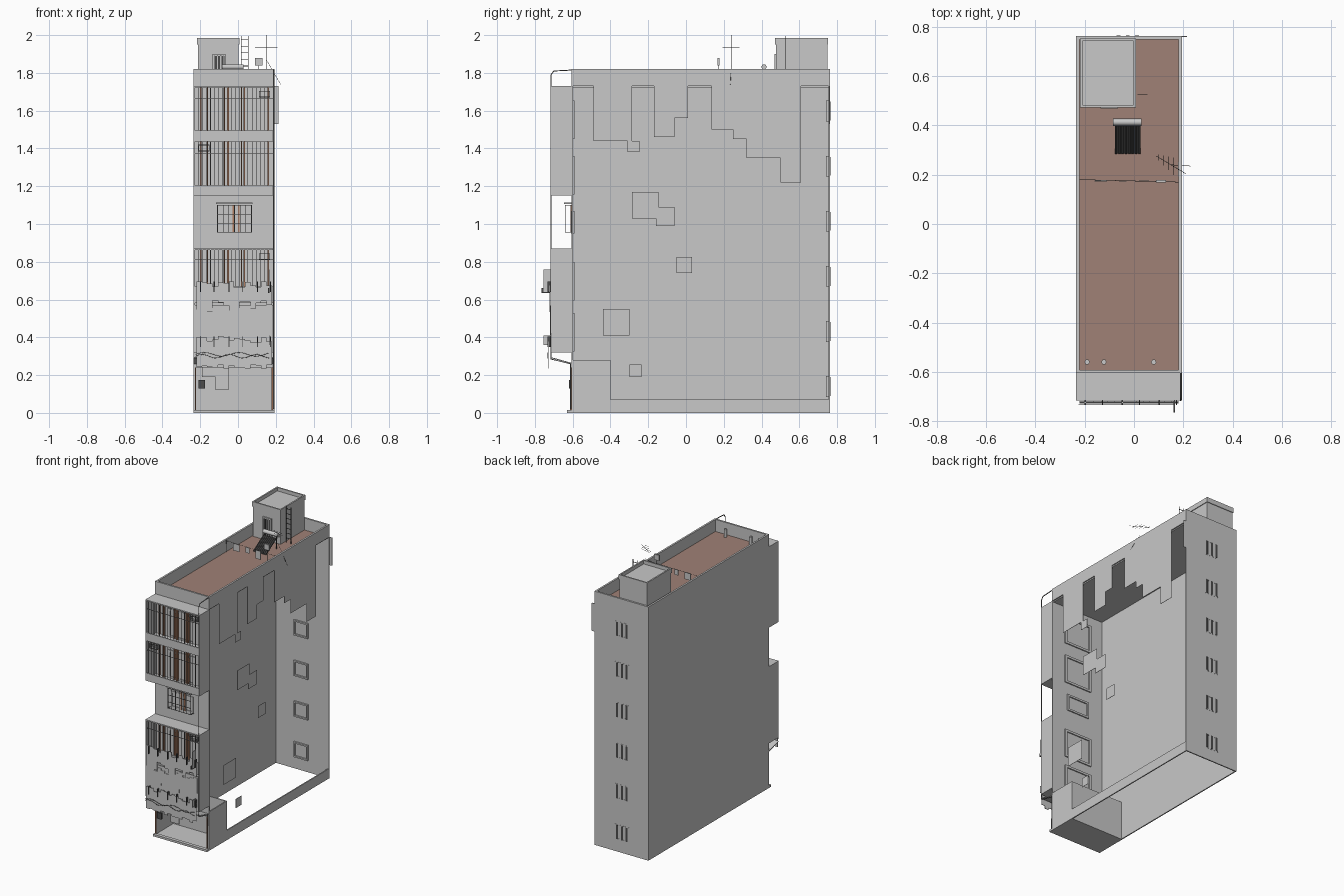
import bpy, bmesh, math, random
from mathutils import Vector, Matrix

cube = bpy.data.objects.get("Cube")
if cube:
    bpy.data.objects.remove(cube)
random.seed(4)


def material(name, rgb):
    m = bpy.data.materials.new(name)
    m.use_nodes = True
    m.diffuse_color = (*rgb, 1)
    m.node_tree.nodes["Principled BSDF"].inputs["Base Color"].default_value = (*rgb, 1)
    return m


GREY = material("wall grey", (0.58, 0.58, 0.58))
BROWN = material("roof brown", (0.35, 0.22, 0.18))
RUST = material("rust frame", (0.45, 0.21, 0.12))
IRON = material("iron grey", (0.2, 0.2, 0.2))
DARK = material("dark metal", (0.07, 0.07, 0.07))


def finish(name, bm, mat):
    bmesh.ops.recalc_face_normals(bm, faces=bm.faces)
    me = bpy.data.meshes.new(name)
    bm.to_mesh(me)
    bm.free()
    me.materials.append(mat)
    ob = bpy.data.objects.new(name, me)
    bpy.context.collection.objects.link(ob)


def boxes(name, mat, *bounds):
    """One object from boxes given as (x0, x1, y0, y1, z0, z1)."""
    bm = bmesh.new()
    for x0, x1, y0, y1, z0, z1 in bounds:
        mid = Vector((x0 + x1, y0 + y1, z0 + z1)) / 2
        size = Matrix.Diagonal((x1 - x0, y1 - y0, z1 - z0, 1))
        bmesh.ops.create_cube(bm, size=1, matrix=Matrix.Translation(mid) @ size)
    finish(name, bm, mat)


def plate(name, mat, points, depth):
    """Thin prism from an outline of 3D points."""
    bm = bmesh.new()
    face = bm.faces.new([bm.verts.new(p) for p in points])
    out = bmesh.ops.extrude_face_region(bm, geom=[face])
    moved = [v for v in out["geom"] if isinstance(v, bmesh.types.BMVert)]
    bmesh.ops.translate(bm, verts=moved, vec=depth)
    finish(name, bm, mat)


def rods(name, mat, radius, *paths):
    """Round rods along polylines."""
    cu = bpy.data.curves.new(name, "CURVE")
    cu.dimensions = "3D"
    cu.bevel_depth = radius
    cu.bevel_resolution = 1
    cu.use_fill_caps = True
    for path in paths:
        sp = cu.splines.new("POLY")
        sp.points.add(len(path) - 1)
        for p, co in zip(sp.points, path):
            p.co = (*co, 1)
    cu.materials.append(mat)
    bpy.context.collection.objects.link(bpy.data.objects.new(name, cu))


def ring(x0, x1, y0, y1, z0, z1, t):
    """Four boxes around a rectangle in plan."""
    return [(x0, x0 + t, y0, y1, z0, z1), (x1 - t, x1, y0, y1, z0, z1),
            (x0, x1, y0, y0 + t, z0, z1), (x0, x1, y1 - t, y1, z0, z1)]


def frame(x0, x1, y0, y1, z0, z1, t):
    """Four boxes around an opening in elevation."""
    return [(x0, x0 + t, y0, y1, z0, z1), (x1 - t, x1, y0, y1, z0, z1),
            (x0, x1, y0, y1, z0, z0 + t), (x0, x1, y0, y1, z1 - t, z1)]


L, R = -0.235, 0.194         # side planes
F, B, OUT = -0.605, 0.762, -0.715   # front wall, back wall, balcony front
T = 0.008
ROOF, TOP = 1.73, 1.82

# Shell: one side is open apart from its plinth and loose plaster
boxes("side_wall", GREY, (L, L + T, F, B, 0, ROOF))
boxes("back_wall", GREY, (L, R, B - T, B, 0, ROOF))
boxes("front_wall", GREY, (L, R, F, F + T, 0.24, ROOF))
boxes("plinth", GREY, (R - T, R, F, B, 0, 0.07))
boxes("roof_slab", GREY, (L + T, R - T, F + T, B - T, ROOF - T, ROOF))
boxes("roof_deck", BROWN, (L + T, R - T, F + T, B - T, ROOF, ROOF + 0.004))
boxes("parapet", GREY, *ring(L, R, F, B, ROOF, TOP, 0.013))
boxes("loose_back_panel", GREY, (R, 0.215, B - 0.004, B, 1.53, ROOF))

# Plaster patches on the open side, outlined in y and z
patches = [
    [(-.49, 1.73), (-.49, 1.44), (-.31, 1.44), (-.31, 1.38), (-.245, 1.38),
     (-.245, 1.44), (-.285, 1.44), (-.285, 1.73)],
    [(-.17, 1.73), (-.17, 1.46), (-.06, 1.46), (-.06, 1.56), (.01, 1.56), (.01, 1.73)],
    [(.135, 1.73), (.135, 1.5), (.25, 1.5), (.25, 1.45), (.32, 1.45), (.32, 1.35),
     (.5, 1.35), (.5, 1.22), (.61, 1.22), (.61, 1.73)],
    [(-.285, 1.17), (-.285, 1.03), (-.16, 1.03), (-.16, .99), (-.06, .99),
     (-.06, 1.09), (-.145, 1.09), (-.145, 1.17)]]
for i, outline in enumerate(patches):
    plate(f"plaster_patch_{i}", GREY, [(R - 0.002, y, z) for y, z in outline], (0.002, 0, 0))
for i, (y, z, w, h) in enumerate([(-.05, .74, .082, .085), (-.44, .41, .14, .14), (-.3, .19, .065, .065)]):
    boxes(f"plaster_square_{i}", GREY, (R - 0.002, R, y, y + w, z, z + h))

# Entrance recess
boxes("entrance_recess", GREY, (L, R, F, -0.4, 0, T), (R - T, R, F, -0.4, 0, 0.28),
      (L, R, -0.4 - T, -0.4, 0, 0.28))
boxes("entrance_step", GREY, (L, R, -0.63, F, 0, 0.015))
boxes("entrance_frame", RUST, *[(x, x + 0.006, F - 0.008, F, 0.015, 0.24) for x in (-0.228, 0.178)])
boxes("meter_box", DARK, (-0.21, -0.175, F - 0.015, F, 0.13, 0.175))
plate("entrance_sheet", GREY, [(x, F + 0.01, z) for x, z in
      [(-.19, .24), (-.19, .19), (-.12, .19), (-.12, .12), (-.05, .12), (-.05, .24)]], (0, 0.003, 0))

# Balconies; the lowest has a nearly full-height front
for i, (z0, z1, sill) in enumerate([(.32, .59, .25), (.59, .87, .08),
                                    (1.15, 1.445, .055), (1.445, 1.73, .05)]):
    boxes(f"balcony_{i}", GREY, (L, R, OUT, F, z0, z0 + T), (L, R, OUT, F, z1 - T, z1),
          (L, L + T, OUT, F, z0, z1), (R - T, R, OUT, F, z0, z1),
          (L, R, OUT, OUT + T, z0, z0 + sill))
    boxes(f"front_window_{i}", GREY, *frame(-.13, .09, F - 0.004, F + 0.016, z0 + 0.005, z0 + 0.21, .016))
    if i:
        bars = [(x, x + 0.003, OUT, OUT + 0.003, z0 + sill, z1 - T)
                for x in (L + 0.022 * n for n in range(1, 19))]
        boxes(f"balcony_bars_{i}", IRON, *bars,
              (L, R, OUT, OUT + 0.003, z0 + 0.22, z0 + 0.223))
        boxes(f"balcony_rust_posts_{i}", RUST,
              *[(x, x + 0.007, F - 0.012, F, z0 + T, z1 - T) for x in (-.2, -.165, -.075, -.055, .015, .03, .155)])
        side = -0.21 if i == 2 else 0.11
        boxes(f"balcony_shelf_{i}", IRON, *frame(side, side + .06, OUT + .01, OUT + .04, z1 - .06, z1 - .025, .004))

# Window grille on the floor without a balcony
boxes("grille", IRON, *[(x, x + 0.003, -0.64, -0.637, .955, 1.1) for x in (-.11 + .03 * n for n in range(7))],
      *[(-.11, .073, -0.64, -0.637, z, z + 0.003) for z in (.955, 1.0, 1.05, 1.097)],
      *[(x, x + 0.003, -0.64, F, z, z + 0.003) for x in (-.11, .07) for z in (.955, 1.097)])
boxes("grille_hood", GREY, (-.117, .078, -0.645, F, 1.105, 1.115))
boxes("grille_window", GREY, *frame(-.11, .07, F - 0.004, F + 0.016, .95, 1.07, .014))
boxes("grille_rust_posts", RUST, (-.03, -.02, F - 0.006, F, .955, 1.1), (.0, .008, F - 0.006, F, .955, 1.1))

# Back windows, one per storey
for i in range(6):
    z = 0.085 + 0.2915 * i
    boxes(f"back_window_{i}", GREY, *frame(-.08, .03, B - 0.02, B + 0.001, z, z + 0.11, .01))
    boxes(f"back_window_bars_{i}", DARK, *[(x, x + 0.015, B, B + 0.002, z + 0.005, z + 0.105) for x in (-.07, -.033, .005)])


# Torn sheets hung on the lower balconies
def torn_sheet(name, y, z0, z1, jag_low, jag_high):
    edges = [L + 0.015 + 0.4 * n / 14 for n in range(15)]
    low, high = [], []
    for a, b in zip(edges, edges[1:]):
        lo, hi = z0 + random.random() * jag_low, z1 - random.random() * jag_high
        low += [(a, y, lo), (b, y, lo)]
        high += [(a, y, hi), (b, y, hi)]
    plate(name, GREY, low + high[::-1], (0, 0.003, 0))


torn_sheet("torn_sheet_upper", -0.725, 0.53, 0.70, 0.07, 0.04)
torn_sheet("torn_sheet_middle", -0.721, 0.41, 0.57, 0.04, 0.05)
torn_sheet("torn_sheet_lower", -0.728, 0.235, 0.41, 0.02, 0.04)
plate("shop_canopy", GREY, [(L, F, 0.26), (R, F, 0.26), (R, OUT, 0.29), (L, OUT, 0.29)], (0, 0, 0.005))
boxes("side_flags", GREY, *[(.163, .167, -.755, OUT, a, b) for a, b in ((.64, .76), (.36, .41))])
boxes("sheet_hooks", DARK, *[(x, x + 0.005, -.734, -.715, z, z + 0.055)
      for z in (.64, .35) for x in (-.2, -.13, -.05, .02, .1, .17)], (.16, .166, -.765, -.72, .635, .66))
rods("sagging_cables", DARK, 0.0015, *[[(L + 0.01 + 0.0205 * n, -0.731, z + 0.01 * math.sin(n * f))
     for n in range(20)] for z, f in ((.3, .9), (.31, .7))])

# Drain pipe at the front corner
rods("drain_pipe", IRON, 0.003, [(R - .005, y, z) for y, z in
     ((F, 1.815), (-.7, 1.81), (OUT, 1.79), (OUT, .285), (-.612, .26), (-.612, .02))])

# Stair tower with recessed roof, door and ladder
boxes("stair_tower", GREY, (-.213, .003, .477, .748, ROOF, 1.96))
boxes("stair_tower_rim", GREY, *ring(-.218, .008, .472, .753, 1.95, 1.985, 0.01))
boxes("tower_door_bars", DARK, *[(x, x + .01, .473, .477, ROOF, 1.89) for x in (-.122, -.105, -.088)])
boxes("tower_door_frame", GREY, *frame(-.135, -.065, .469, .477, ROOF, 1.9, .01))
boxes("ladder", DARK, *[(x, x + .003, .523, .526, ROOF, 1.995) for x in (.015, .052)],
      *[(.015, .055, .523, .526, z, z + .003) for z in (ROOF + .035 * n for n in range(1, 8))])

# Solar water heater
rods("heater_tank", GREY, 0.015, [(-.085, .413, 1.832), (.03, .413, 1.832)])
plate("heater_panel", DARK, [(-.078, .285, 1.737), (.025, .285, 1.737),
      (.025, .4, 1.808), (-.078, .4, 1.808)], (0, 0, .005))
rods("heater_tubes", DARK, 0.004, *[[(x, .285, 1.743), (x, .4, 1.815)] for x in (-.073 + .0135 * n for n in range(8))])
boxes("heater_legs", DARK, *[(x, x + .004, .405, .41, ROOF, 1.82) for x in (-.075, .02)])

# Aerial with short elements, clothes line, loose roof items
arms = [[(.1 + .02 * n, .27 - .012 * n - w, 1.935), (.1 + .02 * n, .27 - .012 * n + w, 1.935)]
        for n, w in enumerate((.012, .02, .028, .035, .03))]
rods("aerial", DARK, 0.001, [(.15, .24, ROOF), (.15, .24, 2.0)], [(.09, .276, 1.935), (.21, .204, 1.935)],
     *arms, [(.15, .24, 1.87), (.228, .235, 1.735)])
rods("clothes_line", DARK, 0.0012, [(-.22, .18, ROOF), (-.22, .18, 1.815), (.18, .17, 1.815), (.18, .17, ROOF)])
boxes("laundry", GREY, *[(x, x + w, .172, .176, 1.815 - h, 1.815) for x, w, h in
      ((-.16, .05, .05), (-.06, .03, .04), (.02, .04, .06))], (.09, .13, .168, .178, 1.84, 1.88))
boxes("laundry_pole", DARK, (.108, .111, .172, .175, ROOF, 1.84))
rods("roof_vents", GREY, 0.011, *[[(x, -.56, ROOF), (x, -.56, 1.79)] for x in (-.19, -.122, .08)])
